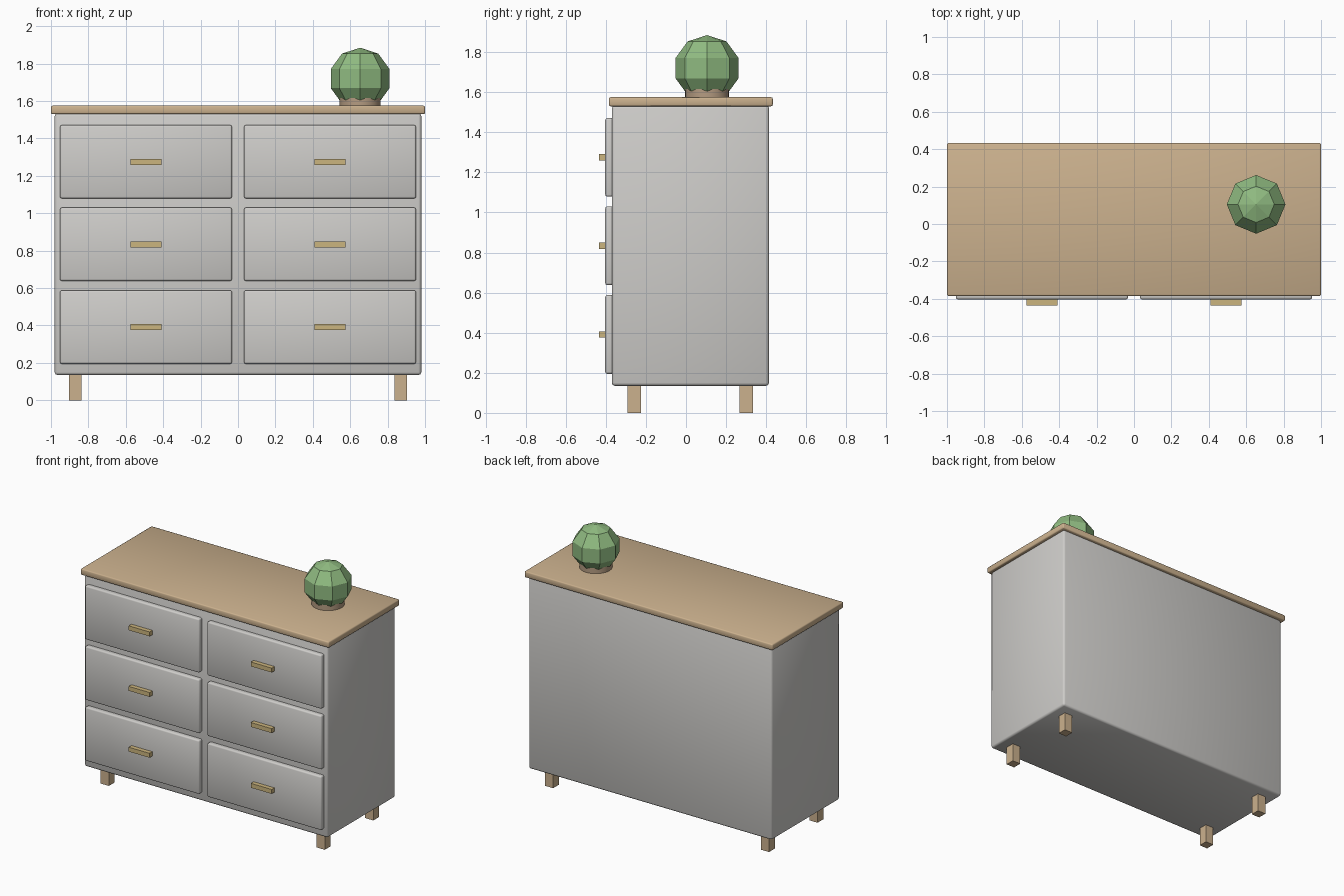
import bpy, bmesh, math
from mathutils import Matrix

if "Cube" in bpy.data.objects:
    bpy.data.objects.remove(bpy.data.objects["Cube"])


def material(name, rgb):
    m = bpy.data.materials.new(name)
    m.diffuse_color = (*rgb, 1.0)
    m.use_nodes = True
    m.node_tree.nodes["Principled BSDF"].inputs["Base Color"].default_value = m.diffuse_color
    return m


PAINT = material("pale grey paint", (0.62, 0.61, 0.59))
WOOD = material("light wood", (0.60, 0.44, 0.27))
BRASS = material("dull brass", (0.60, 0.46, 0.21))
CLAY = material("brown clay", (0.46, 0.33, 0.22))
GREEN = material("leaf green", (0.28, 0.50, 0.22))


def finish(name, bm, mat):
    me = bpy.data.meshes.new(name)
    bm.to_mesh(me)
    bm.free()
    me.materials.append(mat)
    ob = bpy.data.objects.new(name, me)
    bpy.context.collection.objects.link(ob)
    return ob


def smooth(ob, angle):
    bpy.ops.object.select_all(action='DESELECT')
    ob.select_set(True)
    bpy.context.view_layer.objects.active = ob
    bpy.ops.object.shade_smooth_by_angle(angle=math.radians(angle))


def box(name, lo, hi, mat, bevel=0.0):
    size = [b - a for a, b in zip(lo, hi)]
    mid = [(a + b) / 2 for a, b in zip(lo, hi)]
    bm = bmesh.new()
    bmesh.ops.create_cube(bm, size=1, matrix=Matrix.Translation(mid) @ Matrix.Diagonal((*size, 1)))
    if bevel:
        bmesh.ops.bevel(bm, geom=bm.edges[:], offset=bevel, segments=2,
                        profile=0.5, affect='EDGES')
    ob = finish(name, bm, mat)
    if bevel:
        smooth(ob, 50)
    return ob


# Carcass and worktop
box("cabinet_body", (-0.98, -0.37, 0.135), (0.98, 0.414, 1.535), PAINT, 0.015)
box("wooden_top", (-1.0, -0.385, 1.53), (1.0, 0.433, 1.575), WOOD, 0.008)

# Drawers with bar handles, two columns of three
for col, cx in (("left", -0.492), ("right", 0.492)):
    for row, cz in (("bottom", 0.391), ("middle", 0.834), ("top", 1.275)):
        box(f"{row}_{col}_drawer", (cx - 0.46, -0.403, cz - 0.196),
            (cx + 0.46, -0.36, cz + 0.196), PAINT, 0.01)
        box(f"{row}_{col}_handle", (cx - 0.084, -0.435, cz - 0.016),
            (cx + 0.084, -0.40, cz + 0.016), BRASS)

# Square legs
for side, cx in (("left", -0.87), ("right", 0.87)):
    for end, cy in (("front", -0.258), ("back", 0.301)):
        box(f"{end}_{side}_leg", (cx - 0.033, cy - 0.033, 0),
            (cx + 0.033, cy + 0.033, 0.14), WOOD)

# Round pot
bm = bmesh.new()
bmesh.ops.create_cone(bm, cap_ends=True, segments=24, radius1=0.11, radius2=0.11, depth=0.075,
                      matrix=Matrix.Translation((0.653, 0.105, 1.6075)))
smooth(finish("plant_pot", bm, CLAY), 40)

# Low-poly round plant, flat faces
bm = bmesh.new()
bmesh.ops.create_uvsphere(bm, u_segments=8, v_segments=5, radius=0.165,
                          matrix=Matrix.Translation((0.653, 0.105, 1.72)))
finish("round_plant", bm, GREEN)
